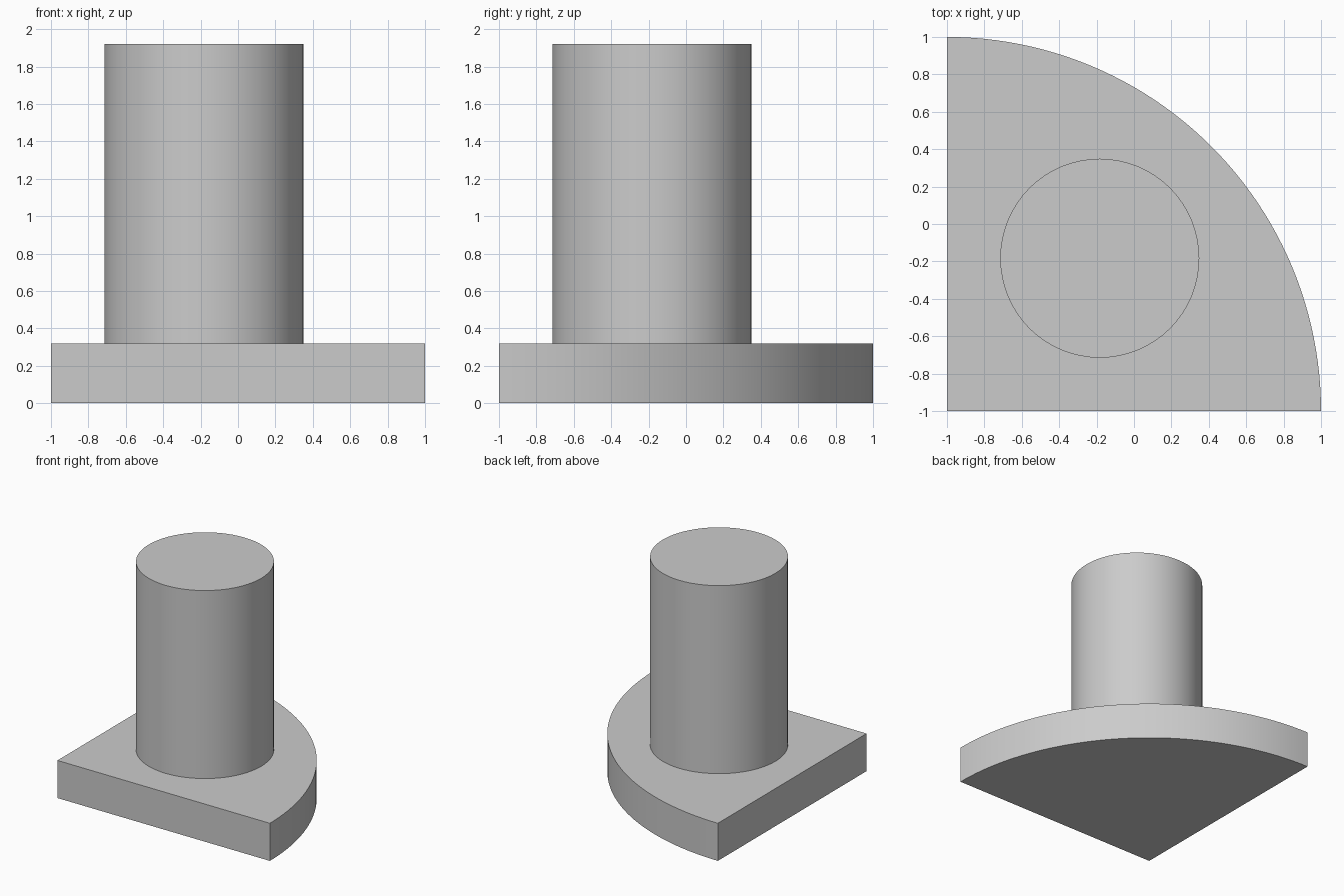
import bpy
import bmesh
from math import cos, sin, pi, radians

cube = bpy.data.objects.get("Cube")
if cube:
    bpy.data.objects.remove(cube, do_unlink=True)

GREY = (0.6, 0.6, 0.6, 1.0)
grey = bpy.data.materials.new("light grey")
grey.use_nodes = True
grey.diffuse_color = GREY
grey.node_tree.nodes["Principled BSDF"].inputs["Base Color"].default_value = GREY


def arc(cx, cy, radius, sweep, count):
    """Points along an arc that starts on the +x side."""
    return [(cx + radius * cos(sweep * i / count), cy + radius * sin(sweep * i / count))
            for i in range(count + 1)]


def extrude_profile(name, points, bottom, top):
    """Solid prism from a flat outline, with smooth curved sides."""
    bm = bmesh.new()
    base = bm.faces.new([bm.verts.new((x, y, bottom)) for x, y in points])
    result = bmesh.ops.extrude_face_region(bm, geom=[base], use_keep_orig=True)
    raised = [g for g in result["geom"] if isinstance(g, bmesh.types.BMVert)]
    bmesh.ops.translate(bm, verts=raised, vec=(0, 0, top - bottom))
    bmesh.ops.recalc_face_normals(bm, faces=bm.faces)
    mesh = bpy.data.meshes.new(name)
    bm.to_mesh(mesh)
    bm.free()
    mesh.materials.append(grey)
    obj = bpy.data.objects.new(name, mesh)
    bpy.context.collection.objects.link(obj)
    bpy.ops.object.select_all(action="DESELECT")
    obj.select_set(True)
    bpy.context.view_layer.objects.active = obj
    bpy.ops.object.shade_smooth_by_angle(angle=radians(30))
    return obj


# Quarter-disc base with its square corner at the front right
extrude_profile("quarter_base", [(-1, -1)] + arc(-1, -1, 2, pi / 2, 48), 0, 0.32)

# Round post standing on the base
extrude_profile("round_post", arc(-0.183, -0.183, 0.532, 2 * pi, 64)[:-1], 0.32, 1.92)
